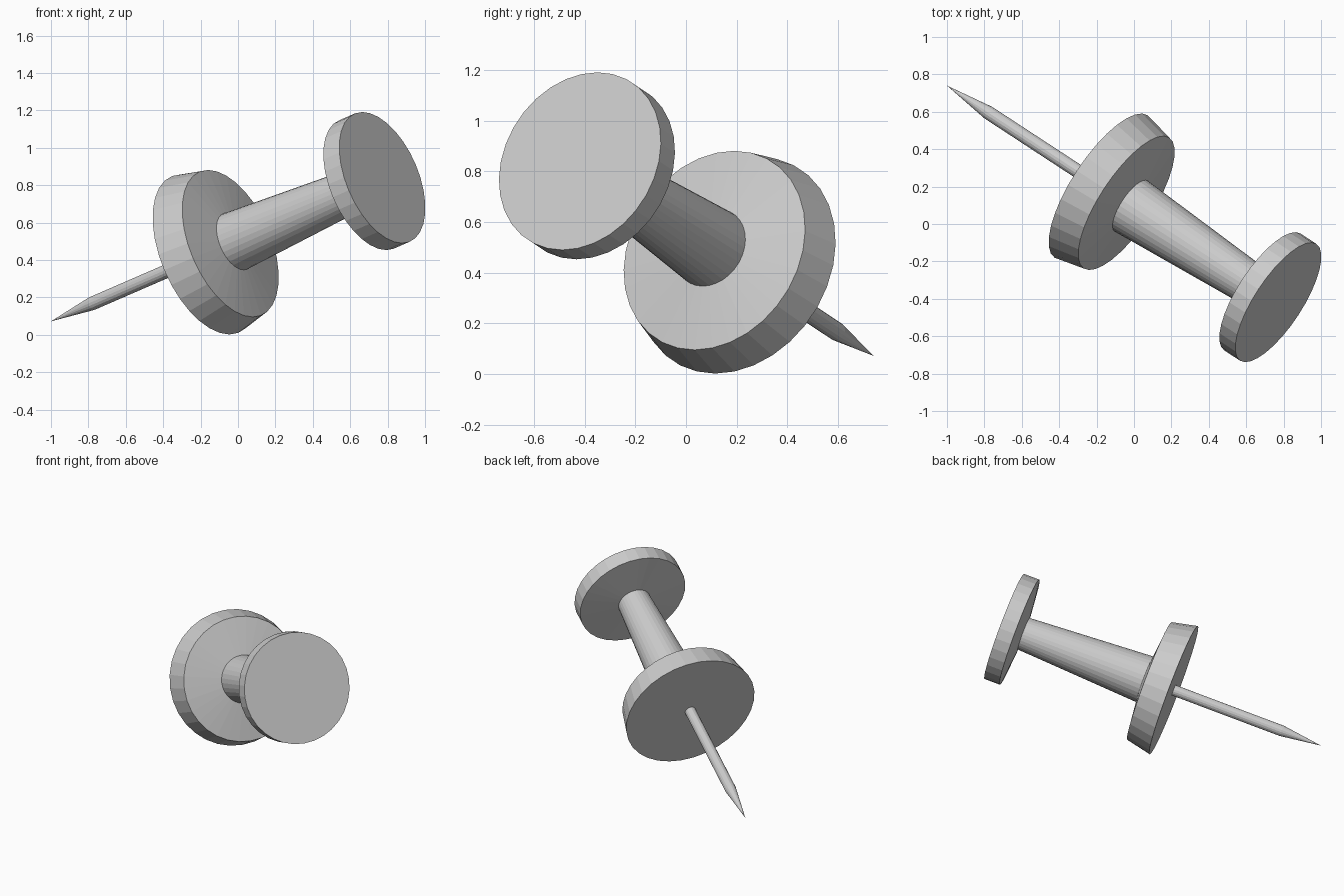
import bpy, bmesh
from math import cos, sin, tau
from mathutils import Vector, Matrix

if "Cube" in bpy.data.objects:
    bpy.data.objects.remove(bpy.data.objects["Cube"])

TIP = Vector((-1.0, 0.74, 0.072))          # point of the needle
HEAD = Vector((0.77, -0.418, 0.84))        # centre of the end cap
AXIS = (HEAD - TIP).normalized()
PLACE = Matrix.Translation(TIP) @ AXIS.to_track_quat('Z', 'Y').to_matrix().to_4x4()


def lathe(name, profile, sides):
    """Revolve (radius, distance along the pin) points into a closed solid."""
    bm = bmesh.new()
    rings = []
    for r, s in profile:
        if r == 0:
            rings.append([bm.verts.new((0, 0, s))] * sides)
        else:
            rings.append([bm.verts.new((r * cos(tau * i / sides), r * sin(tau * i / sides), s))
                          for i in range(sides)])
    for a, b in zip(rings, rings[1:]):
        for i in range(sides):
            j = (i + 1) % sides
            bm.faces.new(list(dict.fromkeys((a[i], a[j], b[j], b[i]))))
    # flat end caps
    for ring in (rings[0], rings[-1]):
        if ring[0] is not ring[1]:
            bm.faces.new(ring)
    bmesh.ops.recalc_face_normals(bm, faces=bm.faces)
    mesh = bpy.data.meshes.new(name)
    bm.to_mesh(mesh)
    bm.free()
    obj = bpy.data.objects.new(name, mesh)
    obj.matrix_world = PLACE
    bpy.context.collection.objects.link(obj)
    return obj


# handle: flange, tapered grip and end cap
lathe("handle", [(0.455, 1.048), (0.418, 1.22), (0.162, 1.252),
                 (0.112, 2.114), (0.373, 2.144), (0.373, 2.252)], 32)

# needle: straight shaft with a sharpened point
lathe("needle", [(0, 0), (0.037, 0.28), (0.037, 1.10)], 16)
